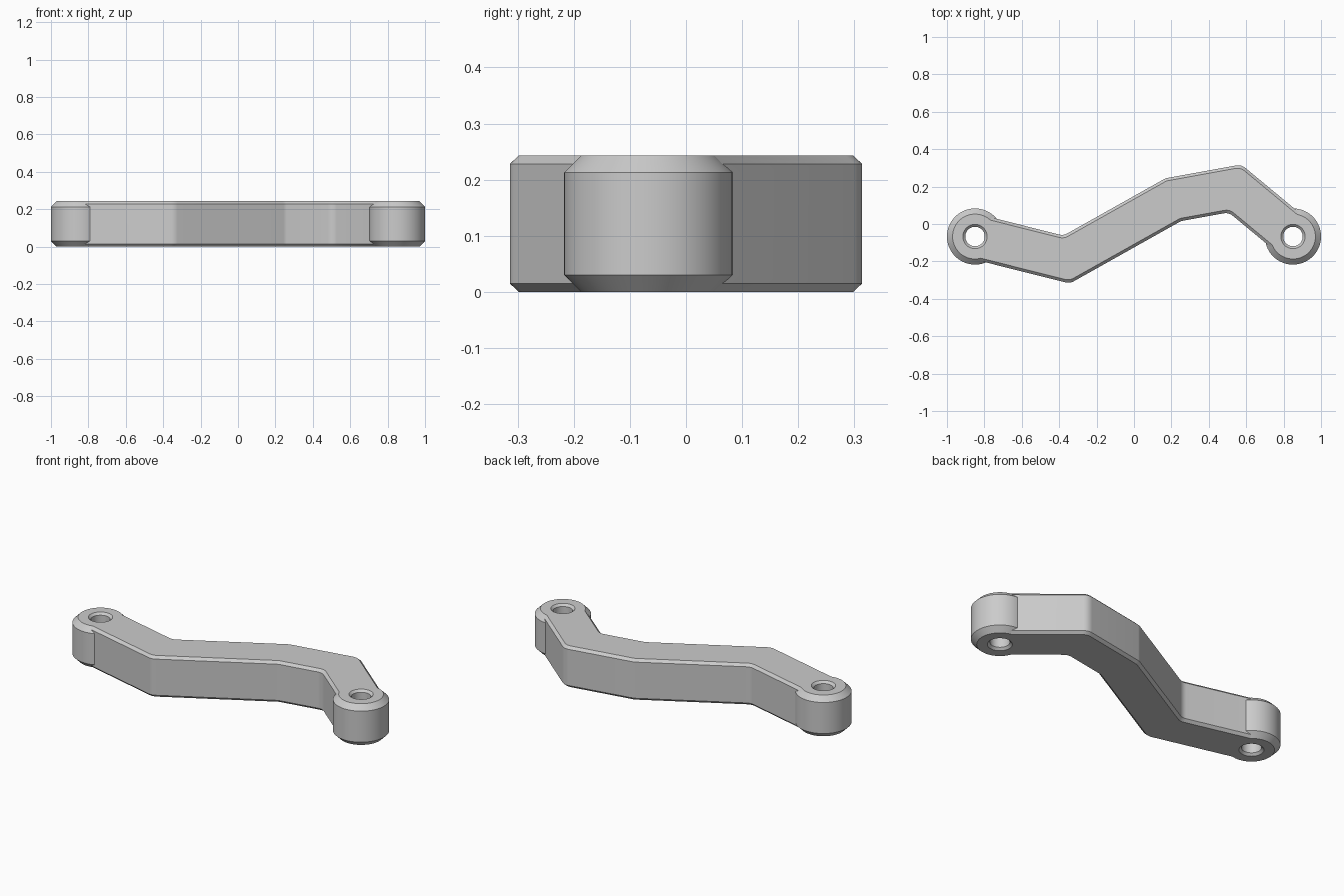
import bpy, bmesh, math
from mathutils import Vector

if "Cube" in bpy.data.objects:
    bpy.data.objects.remove(bpy.data.objects["Cube"])

HEIGHT = 0.243
HALF_WIDTH = 0.12
END_Y = -0.067
CENTRES = [(-0.85, END_Y), (0.85, END_Y)]
PATH = [Vector(p) for p in ((-0.85, END_Y), (-0.36, -0.19), (0.21, 0.13),
                            (0.54, 0.19), (0.85, END_Y))]
GREY = (0.6, 0.6, 0.6, 1)

grey = bpy.data.materials.new("plain grey")
grey.use_nodes = True
grey.diffuse_color = GREY
grey.node_tree.nodes["Principled BSDF"].inputs["Base Color"].default_value = GREY


def offset_path(side):
    """Mitred parallel of the centre path."""
    dirs = [(b - a).normalized() for a, b in zip(PATH, PATH[1:])]
    normals = [Vector((-d.y, d.x)) for d in dirs]
    pts = []
    for i, p in enumerate(PATH):
        n0, n1 = normals[max(i - 1, 0)], normals[min(i, len(normals) - 1)]
        m = (n0 + n1).normalized()
        pts.append(p + m * side / m.dot(n0))
    return pts


def fillet(pts, radius, steps=6):
    """Round the inner corners of an open polyline."""
    out = [pts[0]]
    for a, p, b in zip(pts, pts[1:], pts[2:]):
        u, v = (a - p).normalized(), (b - p).normalized()
        half = u.angle(v) / 2
        t = radius / math.tan(half)
        centre = p + (u + v).normalized() * radius / math.sin(half)
        r0, r1 = p + u * t - centre, p + v * t - centre
        for k in range(steps + 1):
            out.append(centre + r0.lerp(r1, k / steps).normalized() * radius)
    return out + [pts[-1]]


def make_object(name, bm):
    bmesh.ops.recalc_face_normals(bm, faces=bm.faces)
    mesh = bpy.data.meshes.new(name)
    bm.to_mesh(mesh)
    bm.free()
    mesh.materials.append(grey)
    obj = bpy.data.objects.new(name, mesh)
    bpy.context.collection.objects.link(obj)
    return obj


def stack(name, rings):
    """Join equal-length rings of points into a closed solid."""
    bm = bmesh.new()
    loops = [[bm.verts.new(p) for p in ring] for ring in rings]
    n = len(loops[0])
    for lo, hi in zip(loops, loops[1:]):
        for i in range(n):
            j = (i + 1) % n
            bm.faces.new((lo[i], lo[j], hi[j], hi[i]))
    bm.faces.new(loops[0][::-1])
    bm.faces.new(loops[-1])
    return make_object(name, bm)


def turned(name, centre, profile, sides=96):
    """Solid of revolution from (radius, z) pairs."""
    turns = [math.tau * i / sides for i in range(sides)]
    return stack(name, [[(centre[0] + r * math.cos(a), centre[1] + r * math.sin(a), z)
                         for a in turns] for r, z in profile])


def combine(target, tool, operation):
    mod = target.modifiers.new(operation.title(), 'BOOLEAN')
    mod.object, mod.operation, mod.solver = tool, operation, 'EXACT'
    bpy.context.view_layer.update()
    result = bpy.data.meshes.new_from_object(
        target.evaluated_get(bpy.context.evaluated_depsgraph_get()))
    target.modifiers.clear()
    target.data = result
    bpy.data.objects.remove(tool)


# Bent bar with chamfered top and bottom edges
def bar_ring(inset, z):
    w, r = HALF_WIDTH - inset, 0.06
    ring = fillet(offset_path(-w), r) + fillet(offset_path(w), r)[::-1]
    return [(p.x, p.y, z) for p in ring]


edge = 0.015
arm = stack("bent_link_arm", [bar_ring(edge, 0), bar_ring(0, edge),
                              bar_ring(0, HEIGHT - edge), bar_ring(edge, HEIGHT)])

# Round chamfered bosses at both ends
for c in CENTRES:
    combine(arm, turned("end_boss", c, [(0.12, 0), (0.15, 0.03), (0.15, HEIGHT - 0.03),
                                        (0.12, HEIGHT)]), 'UNION')

# Countersunk pin holes
for c in CENTRES:
    combine(arm, turned("pin_hole_cutter", c, [
        (0.075, -0.01), (0.052, 0.013), (0.052, HEIGHT - 0.013), (0.075, HEIGHT + 0.01)]),
        'DIFFERENCE')

# Smooth round walls, crisp chamfers
bpy.ops.object.select_all(action='DESELECT')
arm.select_set(True)
bpy.context.view_layer.objects.active = arm
bpy.ops.object.shade_smooth_by_angle(angle=math.radians(25))
